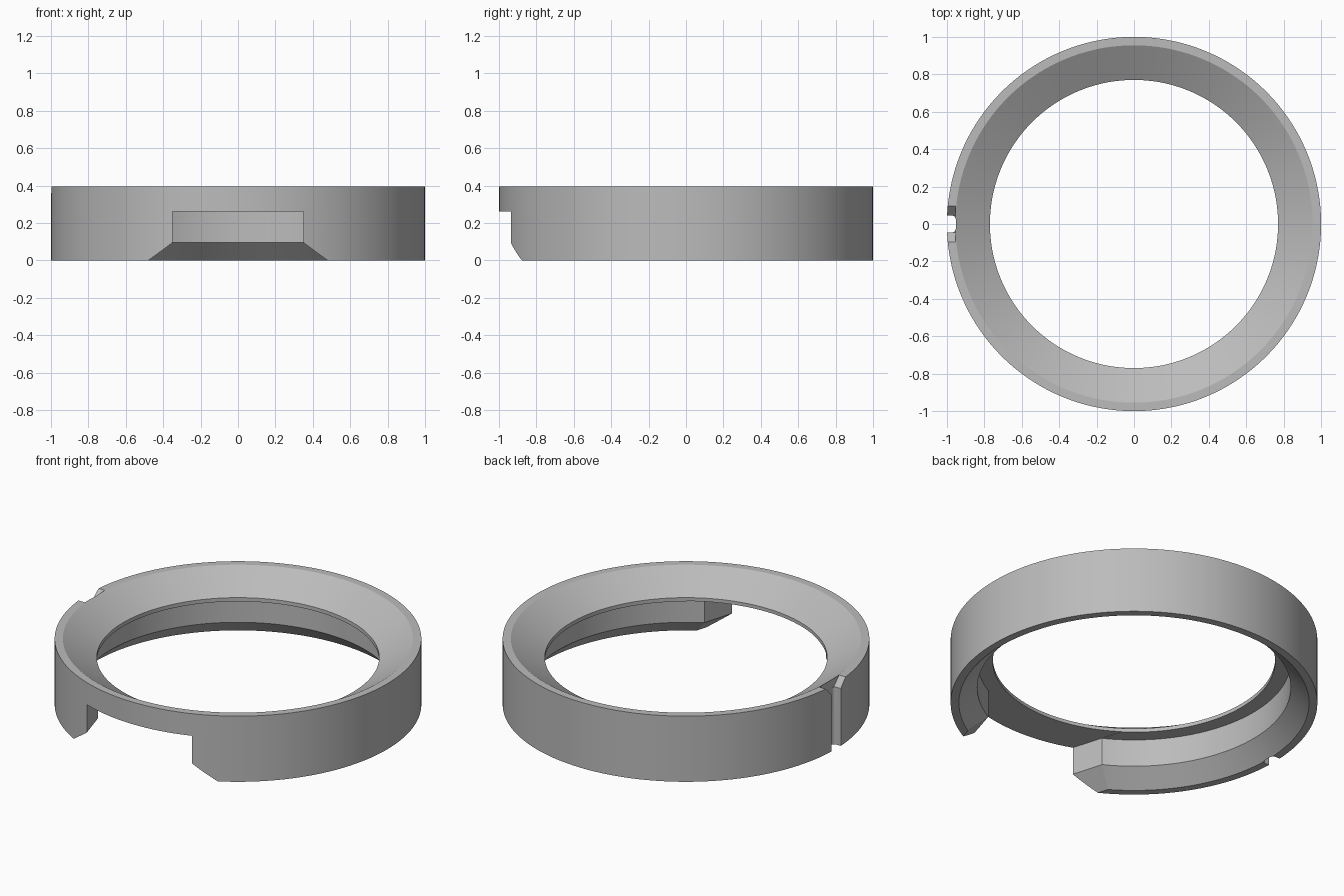
import bpy, bmesh, math

cube = bpy.data.objects.get("Cube")
if cube:
    bpy.data.objects.remove(cube, do_unlink=True)

SEGMENTS = 144
HEIGHT = 0.395

grey = bpy.data.materials.new("plain grey")
grey.use_nodes = True
colour = (0.5, 0.5, 0.5, 1)
grey.diffuse_color = colour
grey.node_tree.nodes["Principled BSDF"].inputs["Base Color"].default_value = colour


def bridge_loops(bm, first, second):
    """Quads between two closed loops of equal length."""
    n = len(first)
    for i in range(n):
        j = (i + 1) % n
        bm.faces.new((first[i], first[j], second[j], second[i]))


def make_object(name, bm):
    bmesh.ops.recalc_face_normals(bm, faces=bm.faces)
    mesh = bpy.data.meshes.new(name)
    bm.to_mesh(mesh)
    bm.free()
    mesh.materials.append(grey)
    obj = bpy.data.objects.new(name, mesh)
    bpy.context.collection.objects.link(obj)
    return obj


def revolve(name, profile):
    """Closed (radius, height) profile turned around z."""
    bm = bmesh.new()
    rings = []
    for r, z in profile:
        angles = [2 * math.pi * i / SEGMENTS for i in range(SEGMENTS)]
        rings.append([bm.verts.new((r * math.cos(a), r * math.sin(a), z)) for a in angles])
    for i, ring in enumerate(rings):
        bridge_loops(bm, ring, rings[(i + 1) % len(rings)])
    return make_object(name, bm)


def loft(name, start, end):
    """Capped solid between two outlines."""
    bm = bmesh.new()
    a = [bm.verts.new(p) for p in start]
    b = [bm.verts.new(p) for p in end]
    bridge_loops(bm, a, b)
    bm.faces.new(a)
    bm.faces.new(b)
    return make_object(name, bm)


def mirrored(half):
    """Complete a symmetric outline from its positive half."""
    return half + [(-u, v) for u, v in reversed(half)]


# Ring: outer wall, rim, funnel, hole lip, shelf, inner wall, lower chamfer
ring = revolve("ring", [(1, 0), (1, HEIGHT), (0.955, HEIGHT), (0.77, 0.283),
                        (0.77, 0.26), (0.855, 0.26), (0.855, 0.095), (0.955, 0)])

# Front opening, flared downwards and inwards
opening = [(0.35, 0.262), (0.35, 0.095), (0.52, -0.05)]


def opening_at(y):
    flare = 0.3 * (y + 0.937)
    return [(x, y, z) for x, z in mirrored([(x + flare, z) for x, z in opening])]


front_opening = loft("front_opening_cutter", opening_at(-1.1), opening_at(-0.6))

# Side slot with rounded inner corners
corner = [(0.025 + 0.02 * math.cos(t), -0.972 + 0.02 * math.sin(t))
          for t in (math.pi / 8 * i for i in range(5))]
slot = mirrored([(0.045, -1.1)] + corner)
side_slot = loft("side_slot_cutter", [(x, y, -0.1) for y, x in slot],
                 [(x, y, 0.5) for y, x in slot])

# Flared lead-in at the top of the slot
lead = mirrored([(0.045, 0.345), (0.115, 0.415)])
slot_lead_in = loft("slot_lead_in_cutter", [(-1.1, y, z) for y, z in lead],
                    [(-0.953, y, z) for y, z in lead])

for cutter in (front_opening, side_slot, slot_lead_in):
    cutter.hide_render = True
    cutter.hide_set(True)
    cutter.display_type = 'WIRE'
    cut = ring.modifiers.new(cutter.name, 'BOOLEAN')
    cut.operation = 'DIFFERENCE'
    cut.solver = 'EXACT'
    cut.object = cutter

# Apply the cuts, then remove the cutters
bpy.ops.object.select_all(action='DESELECT')
bpy.context.view_layer.objects.active = ring
ring.select_set(True)
for name in [m.name for m in ring.modifiers]:
    bpy.ops.object.modifier_apply(modifier=name)
for cutter in (front_opening, side_slot, slot_lead_in):
    bpy.data.objects.remove(cutter, do_unlink=True)
bpy.ops.object.shade_smooth_by_angle(angle=math.radians(25))
